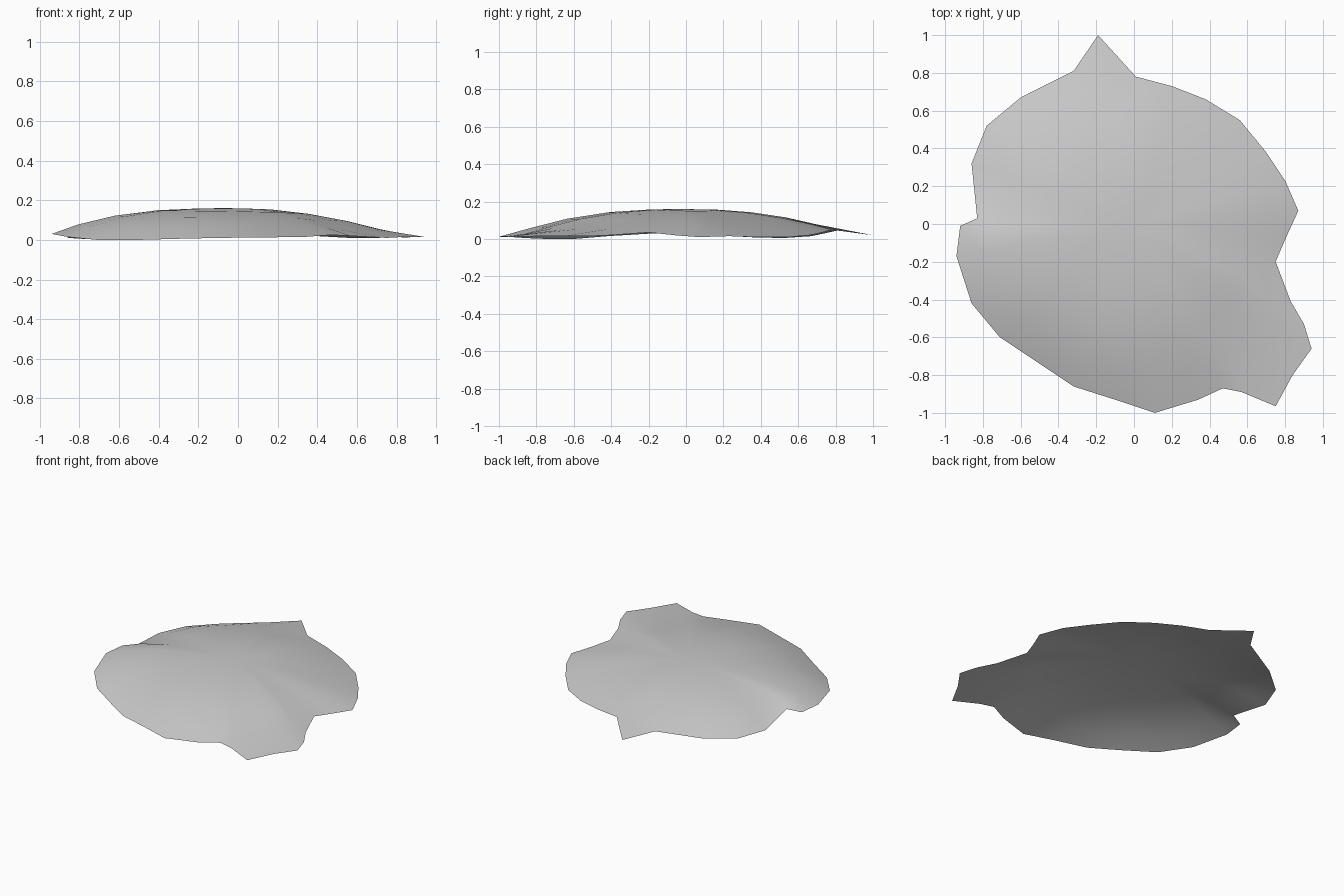
import bpy, bmesh, math

if "Cube" in bpy.data.objects:
    bpy.data.objects.remove(bpy.data.objects["Cube"])

# Rim outline, counter-clockwise from the right side (x, y, z)
RIM = [
    (.87, .07, .01), (.80, .23, .015), (.70, .38, .01), (.56, .55, .01),
    (.38, .66, .02), (.20, .73, .035), (.01, .78, .05), (-.19, 1.0, .02),
    (-.32, .81, .045), (-.60, .67, .015), (-.78, .52, .005), (-.86, .32, .01),
    (-.83, .03, .045), (-.92, -.01, .03), (-.94, -.17, .03), (-.86, -.42, .015),
    (-.71, -.60, .0), (-.50, -.74, .0), (-.32, -.86, .005), (-.10, -.93, .01),
    (.11, -1.0, .012), (.34, -.93, .015), (.47, -.87, .025), (.57, -.89, .02),
    (.75, -.965, .01), (.84, -.80, .015), (.94, -.66, .015), (.90, -.53, .015),
    (.83, -.41, .02), (.75, -.20, .035), (.81, -.06, .02),
]
RINGS = (.86, .66, .43, .2)   # inner rings as fractions of the rim radius
TOP = .16

bm = bmesh.new()
loops = [[bm.verts.new(p) for p in RIM]]

# Domed inner rings: gentle slope on the right, steeper on the front left
for t in RINGS:
    ring = []
    for x, y, z in RIM:
        r, a = math.hypot(x, y), math.atan2(y, x)
        cap = .84 if y > .9 else .97
        s = t * min(r, cap) / r
        p = 2.3 + .7 * math.cos(a - math.radians(205))
        ring.append(bm.verts.new((x * s, y * s, z + (TOP - z) * (1 - t ** p))))
    loops.append(ring)

n = len(RIM)
for outer, inner in zip(loops, loops[1:]):
    for i in range(n):
        j = (i + 1) % n
        bm.faces.new((outer[i], outer[j], inner[j], inner[i]))

# Flat crown closing the middle
crown = bm.verts.new((-.05, -.03, TOP))
for i in range(n):
    bm.faces.new((loops[-1][i], loops[-1][(i + 1) % n], crown))

for f in bm.faces:
    f.smooth = True
mesh = bpy.data.meshes.new("domed_shell")
bm.to_mesh(mesh)
bm.free()
shell = bpy.data.objects.new("domed_shell", mesh)
bpy.context.collection.objects.link(shell)
